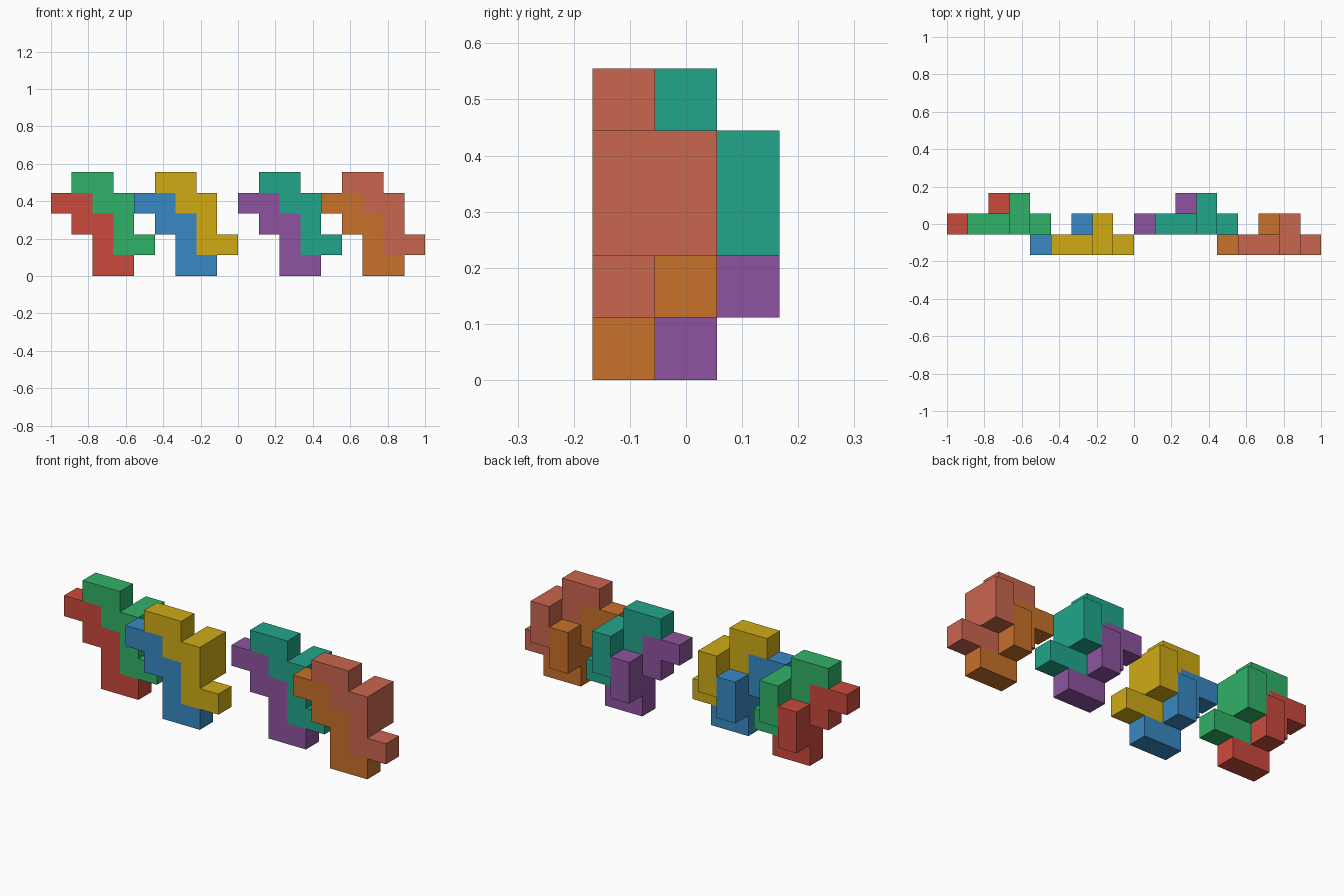
import bpy, bmesh
from mathutils import Vector

if "Cube" in bpy.data.objects:
    bpy.data.objects.remove(bpy.data.objects["Cube"])

U = 2 / 18  # edge of one cube cell

# Stepped front layer and two-cell back lug, as (x, y, z) cells
PIECE = [(0, 0, 3), (1, 0, 3), (1, 0, 2), (2, 0, 2), (2, 0, 1), (2, 0, 0), (3, 0, 0),
         (2, 1, 1), (2, 1, 2)]


def srgb(hex_code):
    def lin(c):
        return c / 12.92 if c <= 0.04045 else ((c + 0.055) / 1.055) ** 2.4
    return [lin(int(hex_code[i:i + 2], 16) / 255) for i in (0, 2, 4)] + [1]


def make_block(name, offset, color):
    """Join the cells into one closed shell with clean flat faces."""
    bm = bmesh.new()
    for cell in PIECE:
        for axis in range(3):
            for side in (0, 1):
                step = [0, 0, 0]
                step[axis] = 2 * side - 1
                if tuple(c + s for c, s in zip(cell, step)) in PIECE:
                    continue
                corners = []
                for a, b in ((0, 0), (1, 0), (1, 1), (0, 1)):
                    p = list(cell)
                    p[axis] += side
                    p[(axis + 1) % 3] += a
                    p[(axis + 2) % 3] += b
                    corners.append(bm.verts.new(Vector(p) * U))
                bm.faces.new(corners if side else corners[::-1])
    bmesh.ops.remove_doubles(bm, verts=bm.verts, dist=1e-4)
    bmesh.ops.dissolve_limit(bm, angle_limit=0.01, verts=bm.verts, edges=bm.edges)
    mesh = bpy.data.meshes.new(name)
    bm.to_mesh(mesh)
    bm.free()
    obj = bpy.data.objects.new(name, mesh)
    obj.location = Vector(offset) * U
    bpy.context.collection.objects.link(obj)
    mat = bpy.data.materials.new(name)
    mat.diffuse_color = srgb(color)
    mat.use_nodes = True
    mat.node_tree.nodes["Principled BSDF"].inputs["Base Color"].default_value = mat.diffuse_color
    mesh.materials.append(mat)


# Four pairs: x start, y start, lower and upper block
PAIRS = [
    (-9, -0.5, ("red", "CB4A3C"), ("green", "30B268")),
    (-5, -1.5, ("blue", "3889C3"), ("yellow", "D0AB16")),
    (0, -0.5, ("purple", "8D549F"), ("teal", "22A68B")),
    (4, -1.5, ("orange", "C8712A"), ("salmon", "C9664E")),
]
for x, y, lower, upper in PAIRS:
    make_block(lower[0] + "_lower_block", (x, y, 0), lower[1])
    make_block(upper[0] + "_upper_block", (x + 1, y, 1), upper[1])
